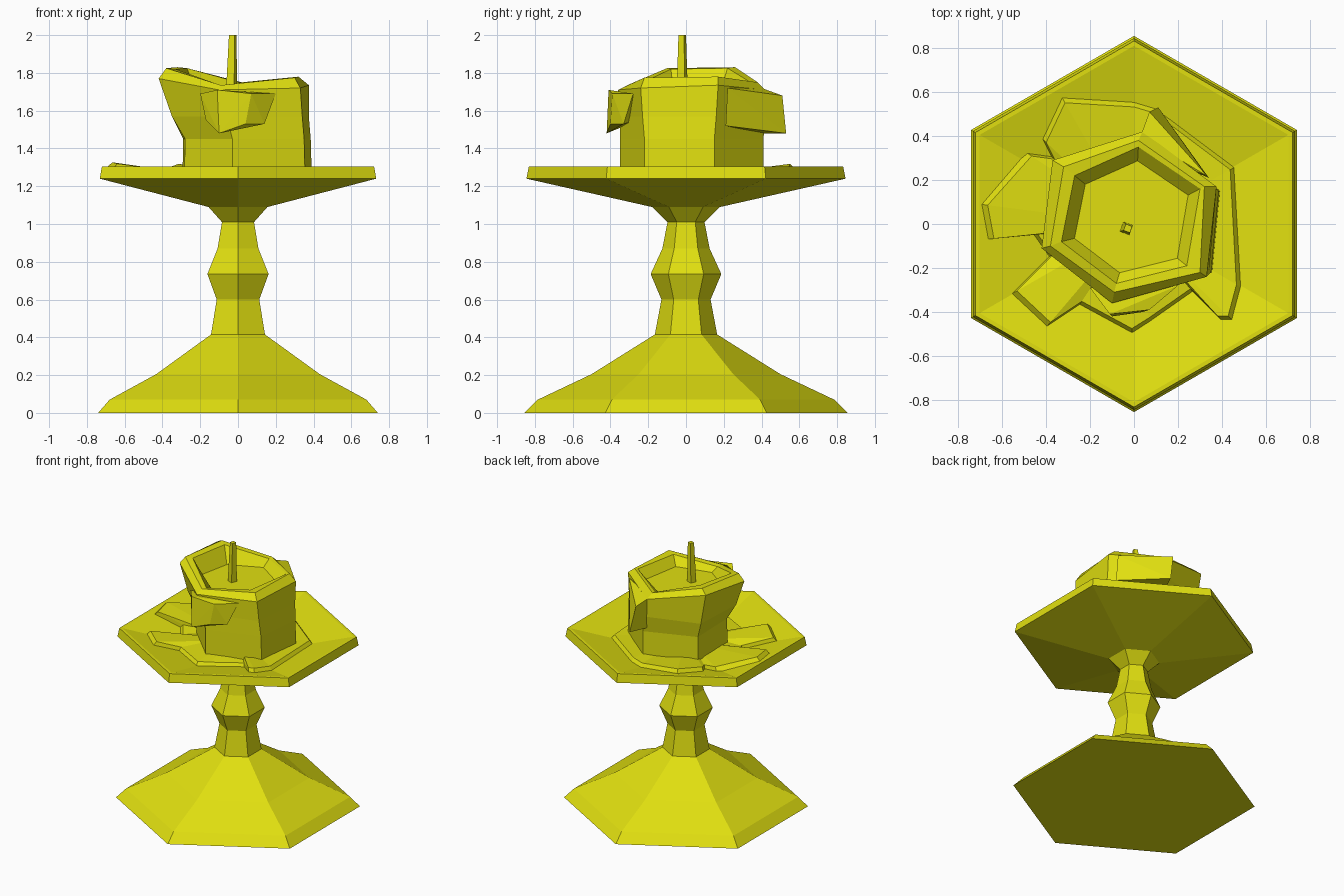
import bpy, bmesh, math
from mathutils import Vector

if "Cube" in bpy.data.objects:
    bpy.data.objects.remove(bpy.data.objects["Cube"])

wax_yellow = bpy.data.materials.new("yellow")
wax_yellow.diffuse_color = (0.75, 0.74, 0.005, 1)
wax_yellow.use_nodes = True
wax_yellow.node_tree.nodes["Principled BSDF"].inputs["Base Color"].default_value = wax_yellow.diffuse_color


def finish(name, bm):
    bmesh.ops.recalc_face_normals(bm, faces=bm.faces)
    mesh = bpy.data.meshes.new(name)
    bm.to_mesh(mesh)
    bm.free()
    mesh.materials.append(wax_yellow)
    obj = bpy.data.objects.new(name, mesh)
    bpy.context.collection.objects.link(obj)
    return obj


def loft(name, rings, caps=True, closed=False):
    """Skin a stack of equal-length point rings."""
    bm = bmesh.new()
    vr = [[bm.verts.new(p) for p in ring] for ring in rings]
    n = len(vr[0])
    pairs = list(zip(vr, vr[1:]))
    if closed:
        pairs.append((vr[-1], vr[0]))
    for a, b in pairs:
        for i in range(n):
            j = (i + 1) % n
            bm.faces.new((a[i], a[j], b[j], b[i]))
    if caps and not closed:
        bm.faces.new(vr[0])
        bm.faces.new(vr[-1])
    return finish(name, bm)


def hull(name, points):
    bm = bmesh.new()
    for p in points:
        bm.verts.new(p)
    res = bmesh.ops.convex_hull(bm, input=bm.verts)
    loose = [v for v in bm.verts if not v.link_faces]
    bmesh.ops.delete(bm, geom=loose, context='VERTS')
    return finish(name, bm)


def hexagon(r, z):
    return [(r * math.cos(math.radians(30 + 60 * k)),
             r * math.sin(math.radians(30 + 60 * k)), z) for k in range(6)]


# Holder: six-sided foot, stem and concave dish in one profile
profile = [(.855, 0), (.785, .07), (.50, .205), (.165, .415), (.13, .60),
           (.187, .735), (.125, .87), (.098, 1.01), (.18, 1.09),
           (.845, 1.24), (.832, 1.305), (.81, 1.305), (.15, 1.16)]
loft("candle_holder", [hexagon(r, z) for r, z in profile])


# Melted wax lying in the dish
def dish_z(x, y):
    d = max(x * math.cos(math.radians(60 * k)) + y * math.sin(math.radians(60 * k))
            for k in range(6))
    return 1.16 + .254 * (d - .13)


outline = [(.46, .26), (.10, .53), (0, .56), (-.33, .58), (-.42, .39),
           (-.38, .31), (-.49, .325), (-.70, .09), (-.67, -.07), (-.46, -.05),
           (-.39, -.15), (-.56, -.32), (-.40, -.47), (-.25, -.37), (-.01, -.50),
           (.07, -.45), (.27, -.31), (.40, -.44), (.45, -.44), (.49, -.29)]
core = [Vector(p).normalized() * .27 for p in outline]
loft("wax_puddle", [
    [(x, y, 1.18) for x, y in core],
    [(x, y, dish_z(x, y) - .01) for x, y in outline],
    [(x * .95, y * .95, dish_z(x, y) + .022) for x, y in outline],
    [(x, y, 1.27) for x, y in core]], closed=True)

# Candle: uneven six-sided body with a raised rim and sunken top
low = [(-.28, -.10), (-.03, -.35), (.35, -.22), (.385, .15), (.08, .41), (-.29, .27)]
mid = [(-.35, -.11), (-.06, -.35), (.34, -.23), (.375, .16), (.07, .42), (-.33, .29)]
rim = [(-.42, -.11, 1.77), (-.10, -.36, 1.71), (.33, -.24, 1.72),
       (.375, .17, 1.735), (.04, .42, 1.71), (-.37, .29, 1.80)]
peak = [(-.38, -.10, 1.825), (-.09, -.31, 1.735), (.30, -.22, 1.775),
        (.32, .17, 1.78), (.02, .38, 1.75), (-.32, .26, 1.83)]
inner = [(-.33, -.08), (-.08, -.27), (.24, -.19), (.30, .16), (.02, .35), (-.27, .22)]
loft("candle", [
    [(x * 1.02, y, 1.17) for x, y in low],
    [(x, y, 1.45) for x, y in low],
    [(x, y, 1.57) for x, y in mid],
    rim, peak,
    [(x, y, p[2] - .005) for (x, y), p in zip(inner, peak)],
    [(x * .82, y * .82, 1.70) for x, y in inner]])

# Drips hanging from the rim, front and back
hull("front_drip", [
    (-.20, -.29, 1.69), (-.11, -.41, 1.71), (.07, -.39, 1.69), (.20, -.28, 1.69),
    (-.17, -.32, 1.55), (-.10, -.42, 1.48), (.04, -.40, 1.53), (.14, -.33, 1.53),
    (0, -.25, 1.55)])
hull("back_drip", [
    (.03, .40, 1.72), (.07, .51, 1.68), (.09, .49, 1.53), (.11, .53, 1.48),
    (.05, .40, 1.48), (.33, .22, 1.72), (.34, .21, 1.52), (.15, .29, 1.70)])


# Wick
def square(cx, cy, r, z):
    return [(cx + r * math.cos(math.radians(25 + 90 * k)),
             cy + r * math.sin(math.radians(25 + 90 * k)), z) for k in range(4)]


loft("wick", [square(-.035, -.02, .034, 1.66), square(-.028, -.02, .022, 2.0)])
